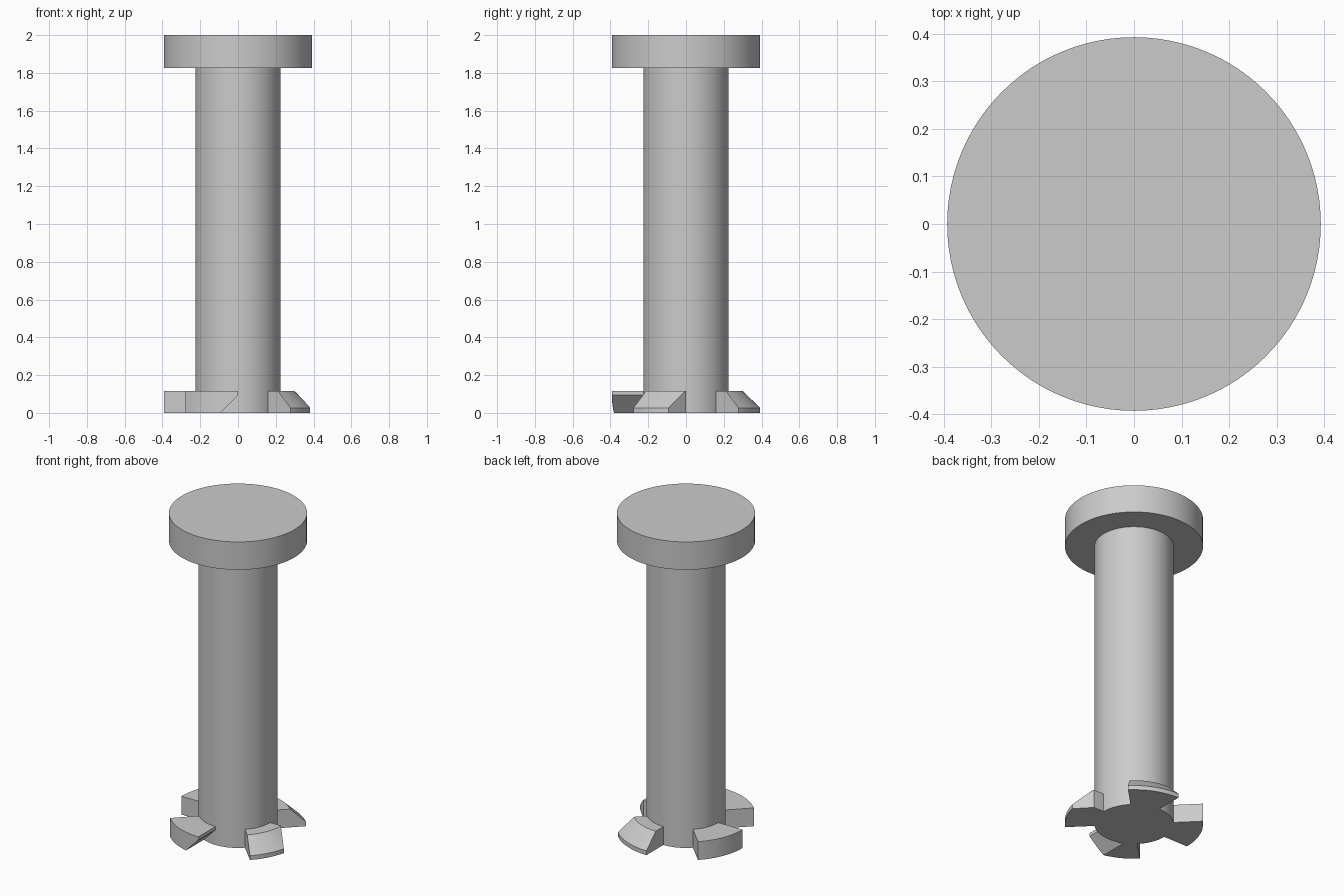
import bpy, bmesh, math
from mathutils import Vector

cube = bpy.data.objects.get("Cube")
if cube:
    bpy.data.objects.remove(cube, do_unlink=True)

SHAFT_R, OUTER_R = 0.225, 0.393
TOOTH_H, HEAD_Z, TOP_Z = 0.115, 1.825, 2.0

steel = bpy.data.materials.new("grey steel")
steel.use_nodes = True
grey = (0.6, 0.6, 0.6, 1)
steel.diffuse_color = grey
steel.node_tree.nodes["Principled BSDF"].inputs["Base Color"].default_value = grey


def finish(bm, name):
    bmesh.ops.recalc_face_normals(bm, faces=bm.faces)
    mesh = bpy.data.meshes.new(name)
    bm.to_mesh(mesh)
    bm.free()
    mesh.materials.append(steel)
    obj = bpy.data.objects.new(name, mesh)
    bpy.context.collection.objects.link(obj)
    bpy.ops.object.select_all(action='DESELECT')
    obj.select_set(True)
    bpy.context.view_layer.objects.active = obj
    bpy.ops.object.shade_smooth_by_angle(angle=math.radians(25))
    return obj


def cylinder(name, radius, z0, z1):
    bm = bmesh.new()
    bmesh.ops.create_cone(bm, cap_ends=True, segments=96, radius1=radius,
                          radius2=radius, depth=z1 - z0)
    bmesh.ops.translate(bm, verts=bm.verts, vec=(0, 0, (z0 + z1) / 2))
    return finish(bm, name)


def tooth(name, start, profile, cut=None, steps=12):
    """Sweep an (r, z) profile through 45 degrees, then trim one corner."""
    bm = bmesh.new()
    rings = []
    for i in range(steps + 1):
        a = math.radians(start + 45 * i / steps)
        rings.append([bm.verts.new((r * math.cos(a), r * math.sin(a), z))
                      for r, z in profile])
    n = len(profile)
    for a, b in zip(rings, rings[1:]):
        for j in range(n):
            k = (j + 1) % n
            bm.faces.new((a[j], a[k], b[k], b[j]))
    bm.faces.new(rings[0])
    bm.faces.new(rings[-1][::-1])
    if cut:
        point, normal = cut
        bmesh.ops.bisect_plane(bm, geom=bm.verts[:] + bm.edges[:] + bm.faces[:],
                               plane_co=Vector(point), plane_no=Vector(normal),
                               clear_outer=True)
        bmesh.ops.holes_fill(bm, edges=[e for e in bm.edges if e.is_boundary])
    return finish(bm, name)


# Round shaft and flat head
cylinder("shaft", SHAFT_R, 0, HEAD_Z)
cylinder("head", OUTER_R, HEAD_Z, TOP_Z)

# Tooth cross-sections: square rim and bevelled rim
inner = SHAFT_R - 0.015
square = [(inner, 0), (OUTER_R, 0), (OUTER_R, TOOTH_H), (inner, TOOTH_H)]
bevelled = [(inner, 0), (OUTER_R, 0), (OUTER_R, 0.027),
            (0.3, TOOTH_H), (inner, TOOTH_H)]

# Four teeth around the foot, two of them with a trimmed end
tooth("front_tooth_undercut", 225, square, ((0, 0, 0.094), (1, 0, -1)))
tooth("left_tooth_corner_cut", 315, bevelled, ((0.297, 0, 0), (1, 0.93, 0)))
tooth("back_tooth_bevelled", 45, bevelled)
tooth("right_tooth_square", 135, square)
